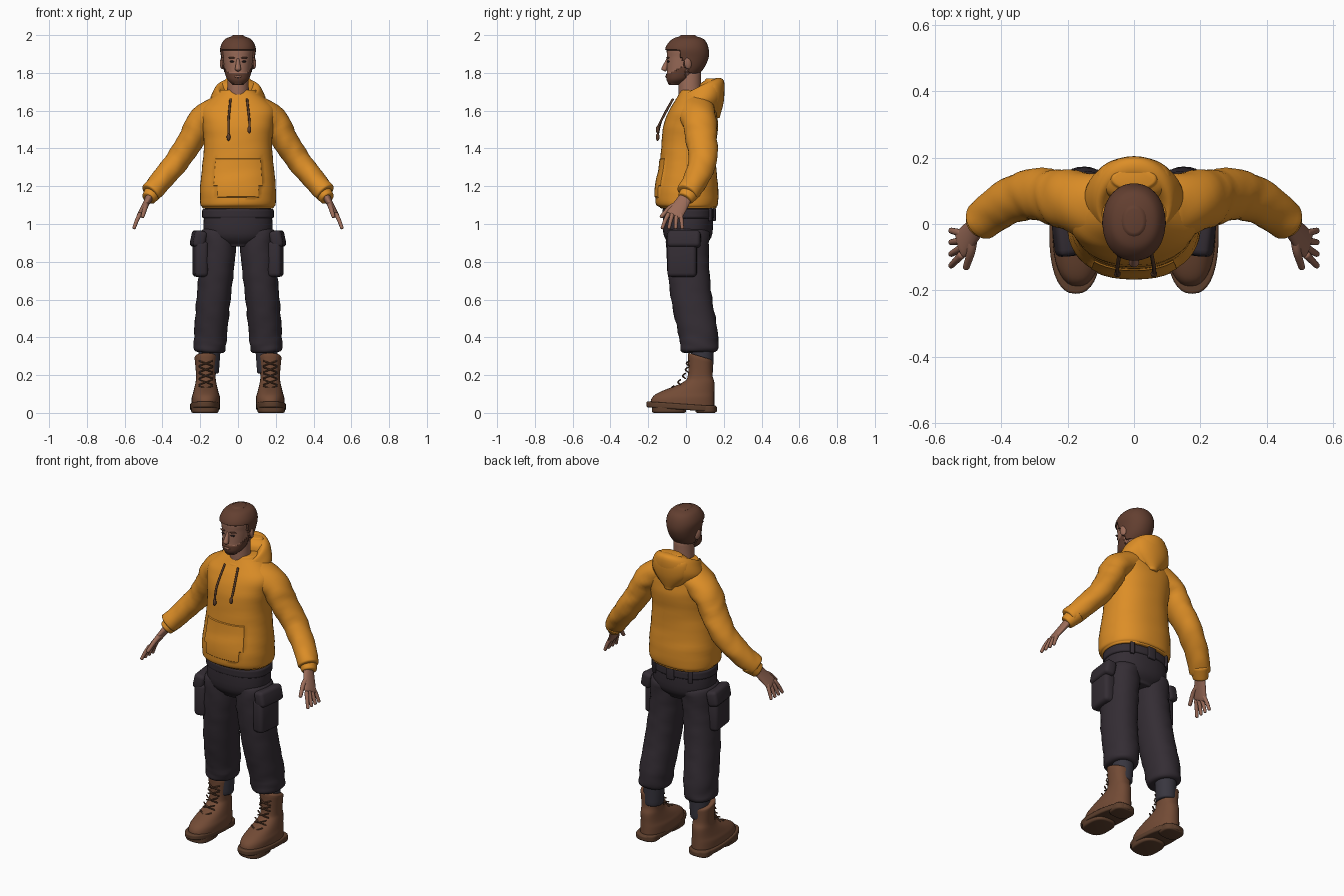
import bpy, bmesh, math
from mathutils import Vector, Matrix, Euler

cube = bpy.data.objects.get("Cube")
if cube:
    bpy.data.objects.remove(cube, do_unlink=True)


def material(name, *rgb):
    mat = bpy.data.materials.new(name)
    mat.use_nodes = True
    mat.diffuse_color = (*rgb, 1)
    mat.node_tree.nodes["Principled BSDF"].inputs["Base Color"].default_value = (*rgb, 1)
    return mat


ORANGE = material("orange fleece", .72, .27, .02)
PANTS = material("charcoal cloth", .034, .026, .034)
SOCK = material("slate sock", .04, .037, .05)
BOOT = material("brown leather", .17, .07, .036)
SOLE = material("dark brown rubber", .11, .05, .026)
HAIR = material("brown hair", .125, .05, .03)
SKIN = material("skin", .33, .15, .1)
DARK = material("dark eyes", .03, .02, .02)


def finish(bm, name, materials, mirror=False):
    """Turn the mesh into a smooth-shaded object, optionally mirrored left to right."""
    bmesh.ops.recalc_face_normals(bm, faces=bm.faces)
    mesh = bpy.data.meshes.new(name)
    bm.to_mesh(mesh)
    bm.free()
    for mat in materials:
        mesh.materials.append(mat)
    obj = bpy.data.objects.new(name, mesh)
    bpy.context.scene.collection.objects.link(obj)
    bpy.ops.object.select_all(action='DESELECT')
    obj.select_set(True)
    bpy.context.view_layer.objects.active = obj
    bpy.ops.object.shade_smooth_by_angle(angle=math.radians(50))
    if mirror:
        obj.modifiers.new("mirror", 'MIRROR').use_mirror_merge = False


def stack(rows, x=0, tilt=0):
    """Level sections from rows of height, front, back, half width and an optional tilt."""
    return [(Vector((x, (front + back) / 2, z)), half, (back - front) / 2, own[0] if own else tilt)
            for z, front, back, half, *own in rows]


def path(points, start, end):
    """Sections along a path, tapering evenly from the start size to the end size."""
    last = len(points) - 1
    sizes = [Vector(start).lerp(Vector(end), i / last) for i in range(last + 1)]
    return [(Vector(p), size.x, size.y, 0) for p, size in zip(points, sizes)]


def spline(a, b, c, d, t):
    return b + (c - a) * (t / 2) + (a * 2 - b * 5 + c * 4 - d) * (t * t / 2) + ((b - c) * 3 + d - a) * (t ** 3 / 2)


def rounded_end(section, neighbour, cap):
    centre, a, b, tilt = section
    out = (centre - neighbour[0]).normalized()
    cap = min(cap, a * .8, b * .8)
    angles = [math.radians(degrees) for degrees in (30, 60, 90)]
    return [(centre + out * cap * math.sin(w), a - cap * (1 - math.cos(w)), b - cap * (1 - math.cos(w)), tilt)
            for w in angles]


def loft_mesh(sections, follow=False, sides=32, power=2, steps=5, cap=.01, wrinkle=0):
    """Skin smoothly blended oval sections and round off both ends."""
    padded = [sections[0], *sections, sections[-1]]
    rows = [tuple(spline(*values, step / steps) for values in zip(*padded[i:i + 4]))
            for i in range(len(sections) - 1) for step in range(steps)] + [sections[-1]]
    rows = rounded_end(rows[0], rows[1], cap)[::-1] + rows + rounded_end(rows[-1], rows[-2], cap)
    bm = bmesh.new()
    rings = []
    for i, (centre, a, b, tilt) in enumerate(rows):
        u, v = Vector((1, 0, 0)), Vector((0, 1, tilt))
        if follow:
            along = rows[min(i + 1, len(rows) - 1)][0] - rows[max(i - 1, 0)][0]
            u = along.cross(Vector((0, 1, 0))).normalized()
            v = u.cross(along).normalized()
        ring = []
        for k in range(sides):
            w = math.tau * k / sides
            fold = 1 + wrinkle * math.sin(75 * centre.z + 2 * math.sin(2 * w)) * math.sin(w + 20 * centre.z)
            across, deep = (math.copysign(abs(f) ** (2 / power), f) * fold for f in (math.cos(w), math.sin(w)))
            ring.append(bm.verts.new(centre + u * across * a + v * deep * b))
        rings.append(ring)
    for low, high in zip(rings, rings[1:]):
        for k in range(sides):
            bm.faces.new((low[k - 1], low[k], high[k], high[k - 1]))
    bm.faces.new(rings[0])
    bm.faces.new(rings[-1])
    bmesh.ops.recalc_face_normals(bm, faces=bm.faces)
    return bm


def loft(name, mat, sections, mirror=False, **options):
    finish(loft_mesh(sections, **options), name, [mat], mirror)


def tube(name, mat, points, start, end, mirror=False, **options):
    loft(name, mat, path(points, start, end), mirror, follow=True, **options)


def box(name, mat, location, size, turn=(0, 0, 0), mirror=False):
    bm = bmesh.new()
    bmesh.ops.create_cube(bm, size=1, matrix=Matrix.LocRotScale(Vector(location), Euler(turn), Vector(size)))
    bmesh.ops.bevel(bm, geom=bm.edges[:], offset=min(size) * .3, segments=3, affect='EDGES', profile=.5)
    finish(bm, name, [mat], mirror)


def ball(name, mat, location, radii, turn=(0, 0, 0), mirror=False):
    bm = bmesh.new()
    bmesh.ops.create_uvsphere(bm, u_segments=20, v_segments=12, radius=1,
                              matrix=Matrix.LocRotScale(Vector(location), Euler(turn), Vector(radii)))
    finish(bm, name, [mat], mirror)


def raise_region(bm, rule, depth, slot=0):
    """Lift the faces whose centre meets a rule, and give them a material slot."""
    region = [face for face in bm.faces if rule(face.calc_center_median())]
    for face in region:
        face.material_index = slot
    bmesh.ops.inset_region(bm, faces=region, thickness=.004, depth=depth)


# Hoodie body with a raised front pouch
body = loft_mesh(stack([(1.09, -.14, .16, .19), (1.11, -.16, .17, .2), (1.2, -.16, .17, .2), (1.3, -.14, .16, .19),
                        (1.42, -.13, .16, .18), (1.52, -.12, .17, .19), (1.6, -.09, .16, .2),
                        (1.65, -.06, .15, .16), (1.7, -.03, .13, .1)]), sides=48, power=2.3, wrinkle=.006)
raise_region(body, lambda c: c.y < -.05 and abs(c.x) < .12 and 1.15 < c.z < 1.35, .005)
finish(body, "hoodie_body", [ORANGE])

# Sleeves and cuffs
tube("sleeves", ORANGE, [(.1, .05, 1.6), (.19, .07, 1.55), (.24, .08, 1.46), (.31, .09, 1.35), (.39, .06, 1.25),
                         (.46, .01, 1.17)], (.08, .1), (.055, .06), True, wrinkle=.04)
tube("cuffs", ORANGE, [(.44, .03, 1.18), (.47, 0, 1.14)], (.05, .055), (.04, .045), True)

# Hood: collar folded around the neck and pouch hanging behind
loft("hood_collar", ORANGE, stack([(1.6, -.04, .17, .13, -.1), (1.65, -.05, .2, .15, .2), (1.7, -.06, .2, .13, .45),
                                   (1.72, -.05, .16, .11, .5), (1.7, -.04, .13, .085, .5),
                                   (1.65, -.02, .1, .06, .2)]), sides=40)
loft("hood_pouch", ORANGE, stack([(1.57, .13, .18, .03), (1.65, .07, .2, .11), (1.73, .07, .2, .11),
                                  (1.76, .1, .17, .07)]))

# Drawstrings with end tips
for side, x, end in (("right", -.05, 1.47), ("left", .06, 1.51)):
    tube(side + "_drawstring", SOLE, [(x * .8, -.07, 1.66), (x, -.13, 1.55), (x, -.15, end)],
         (.006, .006), (.006, .006), sides=8)
    ball(side + "_drawstring_tip", SOLE, (x, -.15, end - .01), (.01, .01, .02))

# Neck and head with raised hair and beard
tube("neck", SKIN, [(0, .03, 1.6), (0, .02, 1.7), (0, .02, 1.8)], (.06, .06), (.055, .06))


def is_hair(c):
    hairline = 1.92 if c.y < -.035 else max(1.8, 1.83 - c.y * 2)
    return c.z > hairline


def is_beard(c):
    return c.y < 0 and c.z < 1.8 + max(0, c.y + .08) * .6


head = loft_mesh(stack([(1.745, -.09, -.03, .03), (1.77, -.1, .02, .055), (1.82, -.1, .08, .07),
                        (1.88, -.1, .11, .08), (1.93, -.1, .11, .085), (1.97, -.07, .09, .065),
                        (1.985, -.03, .05, .03)]), sides=56, power=2.15, steps=8, cap=.006)
raise_region(head, is_hair, .009, 1)
raise_region(head, is_beard, .004, 1)
finish(head, "head", [SKIN, HAIR])

# Facial features
tube("nose", SKIN, [(0, -.095, 1.87), (0, -.105, 1.845), (0, -.115, 1.82)], (.008, .01), (.016, .016), sides=16)
ball("eyes", DARK, (.032, -.094, 1.86), (.013, .006, .005), (0, 0, .3), True)
ball("eyebrows", HAIR, (.034, -.097, 1.88), (.02, .007, .004), (0, 0, .3), True)
ball("mouth", SKIN, (0, -.104, 1.78), (.02, .006, .006))
ball("ears", SKIN, (.085, .01, 1.85), (.01, .02, .03), (.15, 0, .3), True)

# Hands: palm, fanned fingers and thumb
tube("palms", SKIN, [(.46, .01, 1.16), (.48, -.015, 1.12), (.52, -.06, 1.05)], (.024, .03), (.013, .045), True)
for i, finger in enumerate(("index", "middle", "ring", "little")):
    knuckle, tip = .022 * i - .094, .035 * i - .125
    tube(finger + "_fingers", SKIN, [(.52, knuckle, 1.05), (.535, (knuckle + tip) / 2, 1.02), (.55, tip, .98)],
         (.012, .012), (.009, .009), True, sides=16)
tube("thumbs", SKIN, [(.485, -.03, 1.11), (.49, -.08, 1.09), (.505, -.13, 1.04)],
     (.016, .016), (.01, .01), True, sides=16)

# Trousers: seat, legs, belt and loops
loft("trouser_seat", PANTS, stack([(.89, -.08, .1, .1), (.95, -.12, .14, .18), (1.12, -.12, .14, .17)]),
     sides=40, power=2.3)
tube("trouser_legs", PANTS, [(.1, .01, .95), (.11, .01, .8), (.13, .03, .6), (.145, .065, .42), (.15, .07, .34)],
     (.095, .115), (.085, .1), True, power=2.2, cap=.02, wrinkle=.035)
loft("belt", PANTS, stack([(z, -.125, .15, .19) for z in (1.04, 1.07)]), sides=40, power=2.3)
box("back_belt_loop", PANTS, (0, .15, 1.05), (.05, .015, .07))
box("side_belt_loops", PANTS, (.12, .13, 1.05), (.025, .015, .07), (0, 0, -.5), True)

# Cargo pockets with flaps
box("cargo_pockets", PANTS, (.2, -.02, .815), (.07, .155, .19), (0, 0, -.12), True)
box("cargo_flaps", PANTS, (.21, -.01, .92), (.065, .175, .09), (0, -.2, -.12), True)

# Socks
tube("socks", SOCK, [(.155, .085, .22), (.15, .087, .34)], (.054, .058), (.058, .06), True)

# Boots: leather upper, sole, heel and forefoot tread
loft("boot_uppers", BOOT, stack([(.04, -.19, .15, .075), (.08, -.18, .15, .075), (.11, -.14, .15, .067),
                                 (.16, -.02, .15, .055), (.2, .01, .14, .052), (.29, .01, .14, .06, -.3)],
                                x=.17), True, sides=36, power=2.3)
loft("boot_soles", SOLE, stack([(z, -.21, .165, .08) for z in (.025, .04)], x=.175, tilt=-.07),
     True, sides=36, power=2.4, cap=.008)
for part, front, back, half in (("heels", .05, .16, .065), ("treads", -.18, 0, .073)):
    loft("boot_" + part, SOLE, stack([(z, front, back, half) for z in (.01, .03)], x=.175), True, power=2.8)

# Crossed laces up the boot front
for i in range(5):
    front, height = .002 - .08 * (1 - i / 4) ** 2, .13 + .033 * i
    for lean in (-1, 1):
        tube(f"laces_{i}_{'up' if lean > 0 else 'down'}", SOLE,
             [(.17 + k * .035, front + .014 * k * k, height + lean * k * .013) for k in (-1, 0, 1)],
             (.004, .004), (.004, .004), True, sides=8)
